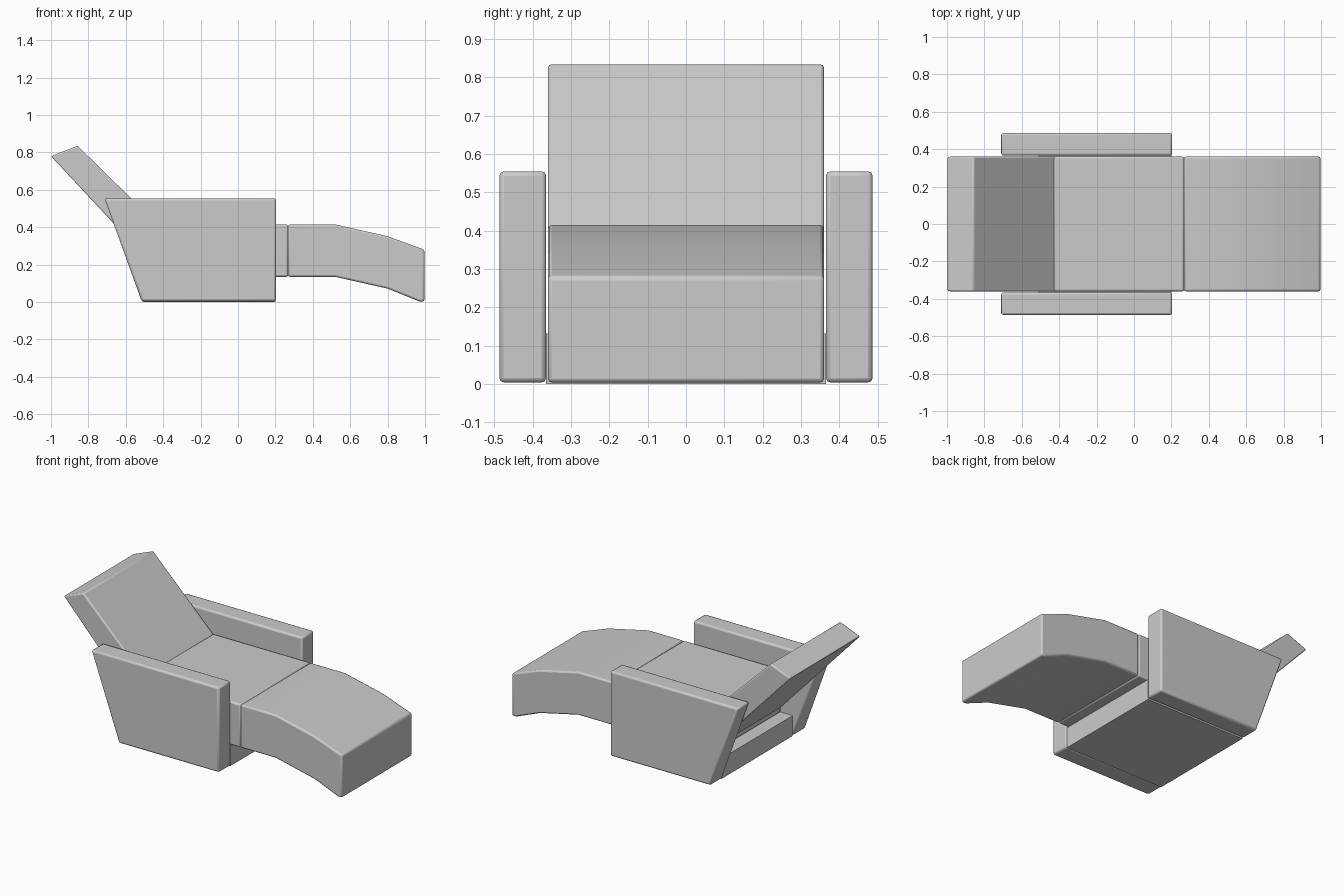
import bpy, bmesh, math

if "Cube" in bpy.data.objects:
    bpy.data.objects.remove(bpy.data.objects["Cube"])


def extrude_profile(name, points, y0, y1, bevel=0.0, segments=2):
    """Extrude an x/z outline from y0 to y1, with softly rounded edges."""
    bm = bmesh.new()
    face = bm.faces.new([bm.verts.new((x, y0, z)) for x, z in points])
    moved = bmesh.ops.extrude_face_region(bm, geom=[face])["geom"]
    bmesh.ops.translate(bm, vec=(0, y1 - y0, 0),
                        verts=[g for g in moved if isinstance(g, bmesh.types.BMVert)])
    bmesh.ops.recalc_face_normals(bm, faces=bm.faces)
    mesh = bpy.data.meshes.new(name)
    bm.to_mesh(mesh)
    bm.free()
    obj = bpy.data.objects.new(name, mesh)
    bpy.context.collection.objects.link(obj)
    if bevel:
        mod = obj.modifiers.new("Bevel", "BEVEL")
        mod.width = bevel
        mod.segments = segments
        mod.limit_method = "ANGLE"
        mod.angle_limit = math.radians(30)
    bpy.ops.object.select_all(action="DESELECT")
    obj.select_set(True)
    bpy.context.view_layer.objects.active = obj
    bpy.ops.object.shade_smooth_by_angle(angle=math.radians(30))
    return obj


HALF = 0.36

# Slanted side arms, mirrored left and right
arm = [(-0.515, 0.004), (0.204, 0.004), (0.204, 0.555), (-0.714, 0.555)]
for side, label in ((-1, "front"), (1, "back")):
    extrude_profile(f"arm_{label}", arm, side * 0.365, side * 0.487, 0.012)

# Low base between the arms
base = [(-0.51, 0.0), (0.2, 0.0), (0.2, 0.132), (-0.51, 0.132)]
extrude_profile("base", base, -0.365, 0.365)

# Seat cushion
seat = [(-0.43, 0.135), (0.268, 0.135), (0.268, 0.415), (-0.43, 0.415)]
extrude_profile("seat", seat, -HALF, HALF, 0.01)

# Reclined backrest running down behind the seat
backrest = [(-0.40, 0.136), (-0.40, 0.386), (-0.858, 0.836), (-1.0, 0.78)]
extrude_profile("backrest", backrest, -HALF, HALF, 0.008)

# Drooping footrest
footrest = [(0.268, 0.135), (0.52, 0.135), (0.80, 0.072), (0.968, 0.004),
            (0.997, 0.004), (0.997, 0.28), (0.80, 0.352), (0.52, 0.415), (0.268, 0.415)]
extrude_profile("footrest", footrest, -HALF, HALF, 0.01)
